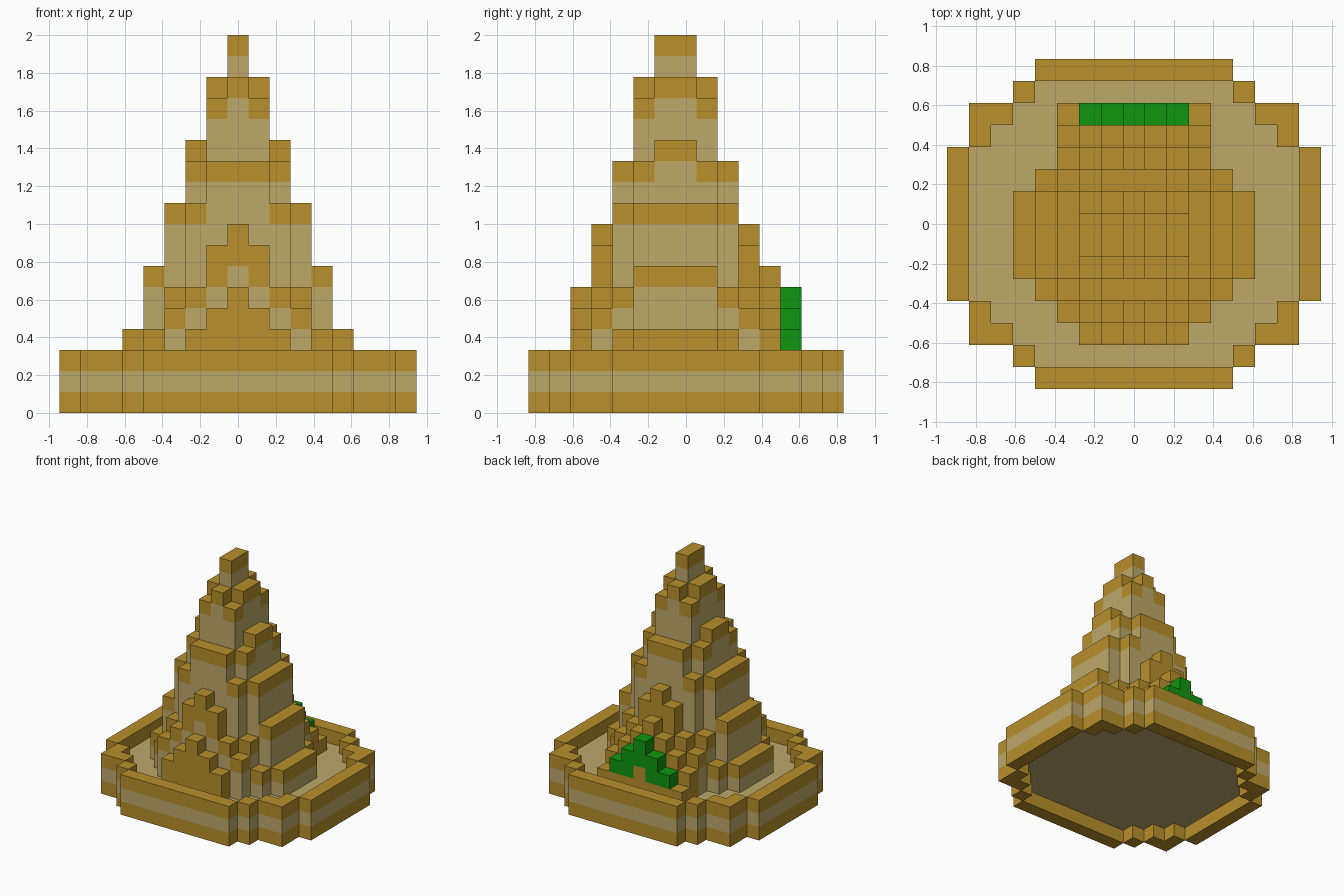
import bpy, bmesh, math
from mathutils import Vector

if "Cube" in bpy.data.objects:
    bpy.data.objects.remove(bpy.data.objects["Cube"])

U = 1 / 9          # size of one block
GOLD, SAND, LEAF = 0, 1, 2


def material(name, rgb):
    m = bpy.data.materials.new(name)
    m.diffuse_color = (*rgb, 1)
    m.use_nodes = True
    m.node_tree.nodes["Principled BSDF"].inputs["Base Color"].default_value = m.diffuse_color
    return m


MATS = [material("gold_stone", (0.479, 0.279, 0.025)),
        material("pale_sand", (0.515, 0.395, 0.141)),
        material("leaf_green", (0.005, 0.305, 0.005))]

parts = {}         # part name -> {(x, y, z): colour}


def column(part, i, j, z0, z1, colour):
    """Stack blocks at +-i; colour is a function of height."""
    for x in {i, -i}:
        for z in range(z0, z1):
            parts.setdefault(part, {})[(x, j, z)] = colour(z)


def capped(top, thick=1):
    return lambda z: GOLD if z >= top - thick else SAND


def plain(c):
    return lambda z: c


# Courtyard plan: half width for every row
def half_width(j):
    a = abs(j)
    return 8 if a <= 3 else 7 if a <= 5 else 5 if a == 6 else 4 if a == 7 else -1


def inside(i, j):
    return abs(i) <= half_width(j)


# Banded outer wall along the plan's edge, and a raised floor within
for j in range(-7, 8):
    for i in range(half_width(j) + 1):
        edge = not (inside(i + 1, j) and inside(i, j + 1) and inside(i, j - 1))
        if edge:
            column("outer_wall", i, j, 0, 3, lambda z: SAND if z == 1 else GOLD)
        else:
            column("courtyard_floor", i, j, 1, 2, plain(SAND))

# Stepped tower: heights outward from the centre for each ring of rows
TOWER = [[18, 16, 13, 10, 7, 4],
         [16, 15, 12, 10, 7, 4],
         [12, 12, 10, 6, 4],
         [9, 8, 6, 5]]
for r, heights in enumerate(TOWER):
    for i, h in enumerate(heights):
        thick = 2 if r == 3 and i < 2 else 1      # deep gables front and back
        for j in (-1 - r, r):
            column("tower", i, j, 2, h, capped(h, thick))

# Front gate, rear gate and the shrub behind it
for i, h in enumerate([6, 5, 4]):
    column("front_gate", i, -5, 2, h, plain(GOLD))
for i, h in enumerate([7, 6, 5, 4]):
    column("rear_gate", i, 4, 2, h, plain(GOLD))
for i, (base, top) in enumerate([(4, 6), (3, 5), (3, 4), (3, 3)]):
    column("rear_step", i, 5, 2, base, plain(GOLD))
    if top > base:
        column("rear_shrub", i, 5, base, top, plain(LEAF))

solid = {c for cells in parts.values() for c in cells}


def build(name, cells):
    """Make the outer skin of a set of blocks."""
    bm = bmesh.new()
    for cell, colour in cells.items():
        for axis in range(3):
            for s in (-1, 1):
                n = [0, 0, 0]
                n[axis] = s
                if tuple(a + b for a, b in zip(cell, n)) in solid:
                    continue
                u, v = Vector((0, 0, 0)), Vector((0, 0, 0))
                u[(axis + 1) % 3] = 0.5
                v[(axis + 2) % 3] = 0.5 * s
                mid = Vector(cell) + Vector((0, 0, 0.5)) + Vector(n) * 0.5
                corners = (mid - u - v, mid + u - v, mid + u + v, mid - u + v)
                f = bm.faces.new([bm.verts.new(p * U) for p in corners])
                f.material_index = colour
    bmesh.ops.remove_doubles(bm, verts=bm.verts, dist=1e-4)
    bmesh.ops.dissolve_limit(bm, angle_limit=math.radians(1), verts=bm.verts,
                             edges=bm.edges, delimit={'MATERIAL'})
    me = bpy.data.meshes.new(name)
    bm.to_mesh(me)
    bm.free()
    for m in MATS:
        me.materials.append(m)
    bpy.context.collection.objects.link(bpy.data.objects.new(name, me))


for part, cells in parts.items():
    build(part, cells)
